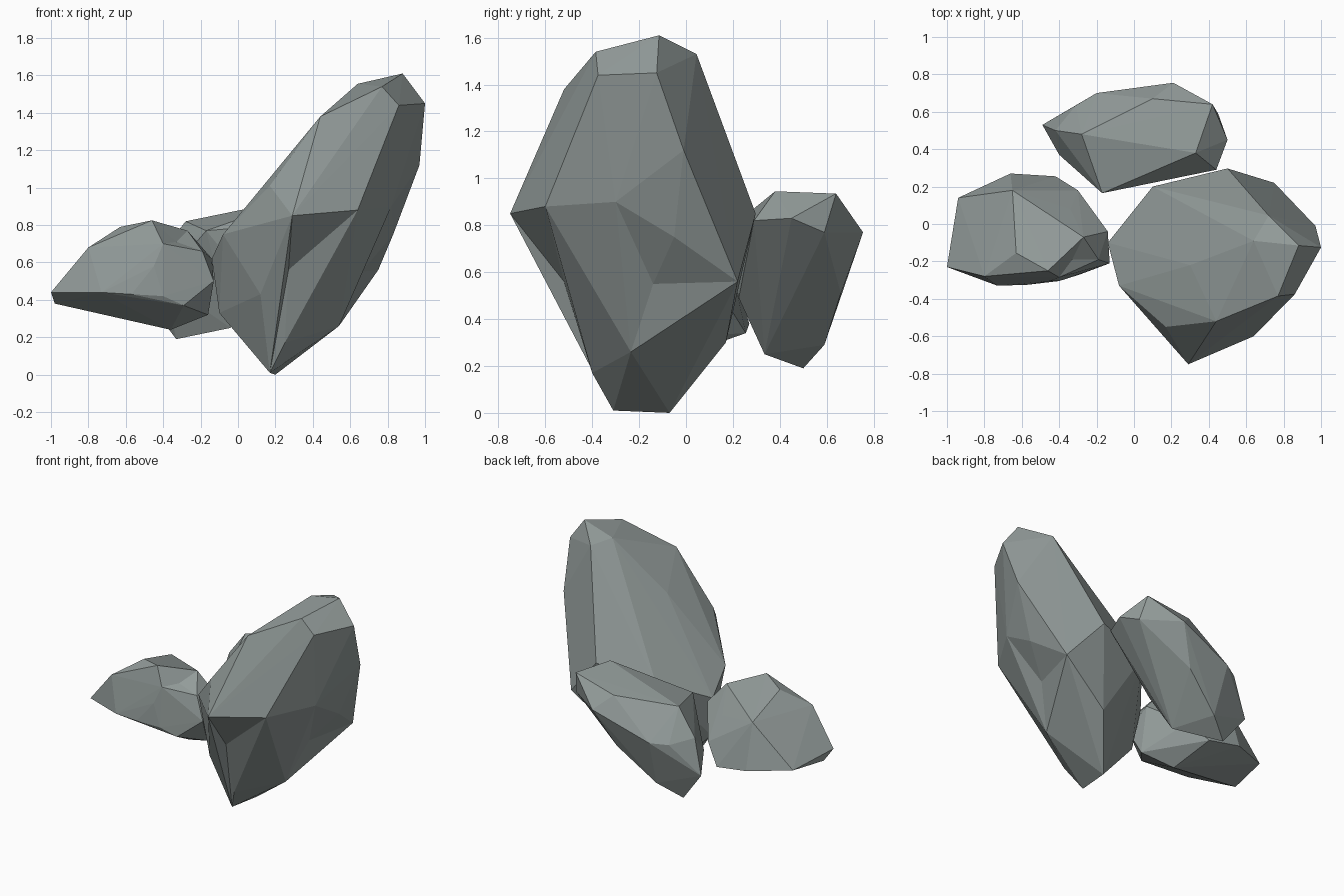
import bpy
import bmesh
from mathutils import Vector

stone = bpy.data.materials.new("grey stone")
stone.diffuse_color = (0.29, 0.33, 0.322, 1)


def edge_gap(e, p):
    """Distance from point p to edge e."""
    a = e.verts[0].co
    d = e.verts[1].co - a
    t = (p - a).dot(d) / max(d.dot(d), 1e-9)
    return (a + d * min(1.0, max(0.0, t)) - p).length


def rock(name, corners, dents=()):
    """Faceted boulder: convex skin around corner points, then chipped hollows."""
    bm = bmesh.new()
    for c in corners:
        bm.verts.new(c)
    bmesh.ops.convex_hull(bm, input=bm.verts[:])
    loose = [v for v in bm.verts if not v.link_faces]
    bmesh.ops.delete(bm, geom=loose, context='VERTS')
    for d in dents:
        # Replace the two triangles at the nearest edge by four through the dent
        p = Vector(d)
        e = min(bm.edges[:], key=lambda k: edge_gap(k, p))
        a, b = e.verts[0], e.verts[1]
        sides = [v for f in e.link_faces for v in f.verts if v not in (a, b)]
        bm.edges.remove(e)
        v = bm.verts.new(d)
        for o in sides:
            bm.faces.new((a, o, v))
            bm.faces.new((o, b, v))
    bmesh.ops.recalc_face_normals(bm, faces=bm.faces[:])
    me = bpy.data.meshes.new(name)
    bm.to_mesh(me)
    bm.free()
    me.materials.append(stone)
    ob = bpy.data.objects.new(name, me)
    bpy.context.collection.objects.link(ob)
    return ob


# Tall leaning boulder on the right
rock("tall_rock", [
    (0.17, -0.31, 0.01), (0.20, -0.07, 0.0), (0.25, -0.40, 0.17),
    (0.54, -0.235, 0.26), (0.40, 0.17, 0.30), (-0.10, -0.14, 0.33),
    (0.12, -0.49, 0.43), (0.75, 0.22, 0.56),
    (-0.14, -0.10, 0.62), (-0.08, -0.33, 0.75), (0.83, -0.05, 0.75),
    (0.10, 0.20, 0.78), (0.29, -0.75, 0.85), (0.50, 0.297, 0.85),
    (0.64, -0.60, 0.88), (0.82, -0.30, 0.90), (0.17, -0.55, 1.01),
    (0.97, -0.01, 1.12), (0.46, 0.10, 1.17), (0.30, -0.22, 1.20),
    (0.44, -0.52, 1.38), (0.86, -0.375, 1.44), (1.0, -0.125, 1.45),
    (0.77, -0.385, 1.54), (0.72, 0.045, 1.53), (0.64, -0.09, 1.555),
    (0.88, -0.115, 1.61)],
    dents=[(0.27, -0.52, 0.56), (0.66, -0.14, 0.55)])

# Low pointed boulder on the left
rock("low_rock", [
    (-1.0, -0.23, 0.44), (-0.98, -0.15, 0.38), (-0.94, 0.14, 0.41),
    (-0.80, -0.28, 0.68), (-0.57, -0.325, 0.43), (-0.73, -0.33, 0.44),
    (-0.45, -0.305, 0.58), (-0.40, -0.305, 0.42), (-0.29, -0.27, 0.37),
    (-0.13, -0.21, 0.50), (-0.16, -0.12, 0.32), (-0.36, -0.03, 0.24),
    (-0.60, -0.08, 0.31), (-0.14, -0.04, 0.62), (-0.19, -0.19, 0.66),
    (-0.27, -0.07, 0.77), (-0.40, -0.285, 0.70), (-0.46, -0.25, 0.825),
    (-0.63, -0.155, 0.79), (-0.65, 0.18, 0.69),
    (-0.34, 0.08, 0.62), (-0.66, 0.27, 0.38), (-0.42, 0.255, 0.34),
    (-0.30, 0.18, 0.46)],
    dents=[(-0.33, -0.19, 0.71)])

# Slab leaning at the back
rock("back_rock", [
    (-0.33, 0.50, 0.19), (-0.04, 0.335, 0.25), (-0.18, 0.59, 0.29),
    (-0.40, 0.37, 0.50), (-0.49, 0.53, 0.40), (-0.20, 0.70, 0.62),
    (0.06, 0.225, 0.49), (0.08, 0.66, 0.51), (-0.31, 0.635, 0.61),
    (-0.42, 0.50, 0.64), (-0.17, 0.165, 0.77), (-0.28, 0.48, 0.82),
    (0.21, 0.755, 0.77), (0.45, 0.59, 0.77), (0.44, 0.29, 0.82),
    (0.50, 0.45, 0.83), (0.10, 0.67, 0.87), (0.33, 0.38, 0.945),
    (0.42, 0.64, 0.935)])
